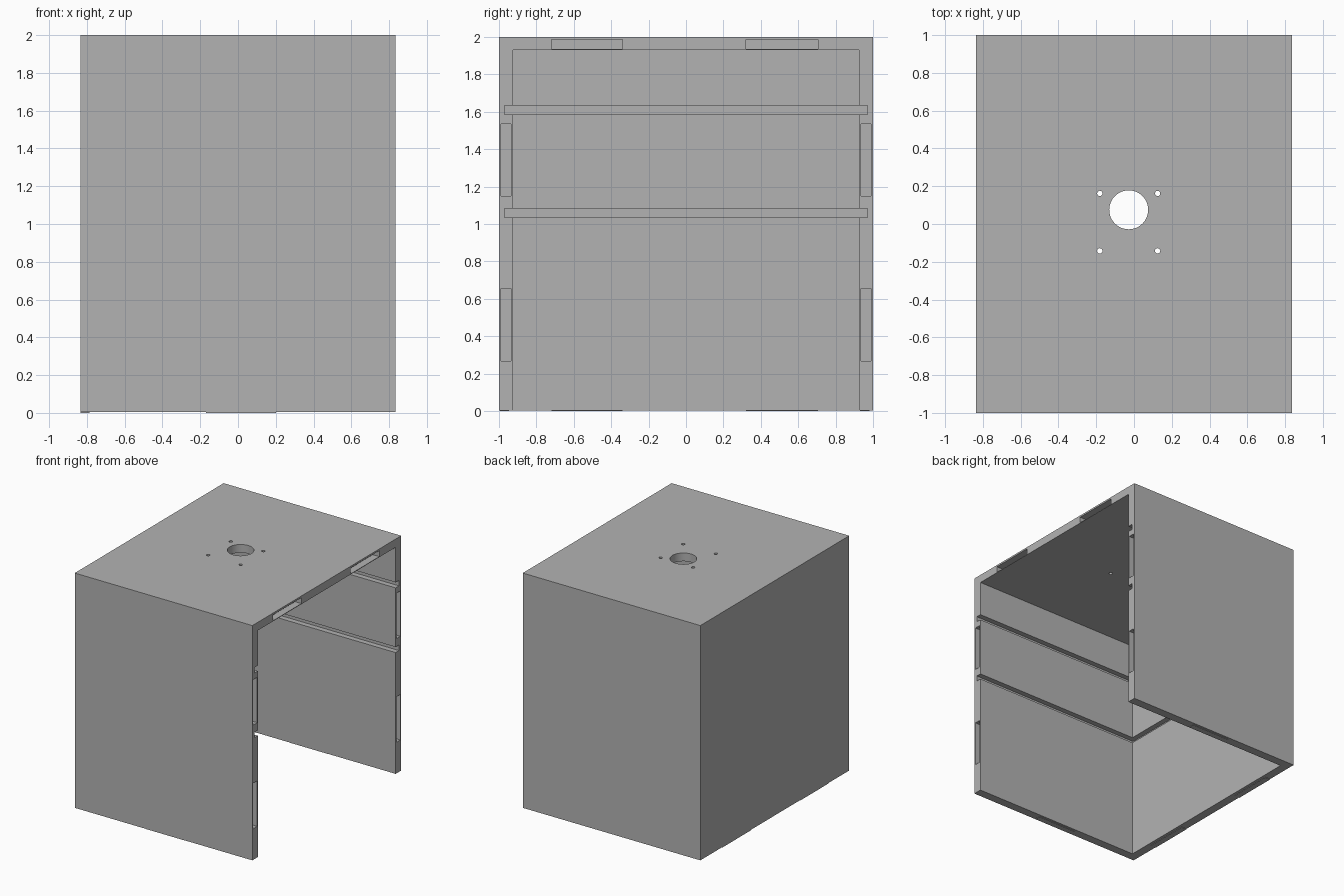
import bpy

old = bpy.data.objects.get("Cube")
if old:
    bpy.data.objects.remove(old, do_unlink=True)

grey = bpy.data.materials.new("light grey")
grey.use_nodes = True
colour = (0.45, 0.45, 0.45, 1)
grey.diffuse_color = colour
grey.node_tree.nodes["Principled BSDF"].inputs["Base Color"].default_value = colour

HX, HY, FOOT = 0.835, 1.0, 0.004
WALL, TOP = 0.075, 0.07


def box(name, x, y, z):
    """Box from three (low, high) ranges."""
    bpy.ops.mesh.primitive_cube_add(size=1, location=[sum(r) / 2 for r in (x, y, z)])
    ob = bpy.context.object
    ob.name = name
    ob.scale = [r[1] - r[0] for r in (x, y, z)]
    bpy.ops.object.transform_apply(location=True, rotation=False, scale=True)
    ob.data.materials.append(grey)
    return ob


def hole(x, y, radius, sides):
    bpy.ops.mesh.primitive_cylinder_add(vertices=sides, radius=radius, depth=0.4, location=(x, y, 2))
    bpy.context.object.data.materials.append(grey)
    return bpy.context.object


def cut(body, cutter):
    mod = body.modifiers.new("cut", "BOOLEAN")
    mod.operation, mod.solver, mod.object = "DIFFERENCE", "EXACT", cutter
    bpy.context.view_layer.objects.active = body
    bpy.ops.object.modifier_apply(modifier=mod.name)
    bpy.data.objects.remove(cutter, do_unlink=True)


# Shell, open on the right side and below
shell = box("cabinet_shell", (-HX, HX), (-HY, HY), (FOOT, 2))
cut(shell, box("interior", (-HX + WALL, 1), (-HY + WALL, HY - WALL), (-0.1, 2 - TOP)))

# Shelf grooves running round three walls
for z in (1.035, 1.585):
    cut(shell, box("groove", (-HX + 0.03, 1), (-0.97, 0.97), (z, z + 0.047)))

# Mortises in the open rim
top_slots = ((-0.72, -0.34), (0.32, 0.705))
for span in top_slots:
    cut(shell, box("slot", (HX - 0.06, 1), span, (1.935, 1.985)))
for z in ((0.268, 0.655), (1.15, 1.535)):
    for y in ((-0.988, -0.935), (0.935, 0.988)):
        cut(shell, box("slot", (HX - 0.06, 1), y, z))

# Round opening and four screw holes in the top
cut(shell, hole(-0.028, 0.075, 0.103, 48))
for x in (-0.181, 0.125):
    for y in (-0.142, 0.162):
        cut(shell, hole(x, y, 0.014, 16))

# Thin tenon pads under the walls
for i, span in enumerate(top_slots):
    box(f"back_pad_{i + 1}", (-HX, -0.785), span, (0, FOOT))
for name, y in (("front_pad", (-0.995, -0.945)), ("rear_pad", (0.93, 0.98))):
    box(name, (-0.17, 0.2), y, (0, FOOT))

bpy.ops.object.select_all(action="DESELECT")
shell.select_set(True)
bpy.context.view_layer.objects.active = shell
bpy.ops.object.shade_smooth_by_angle()
